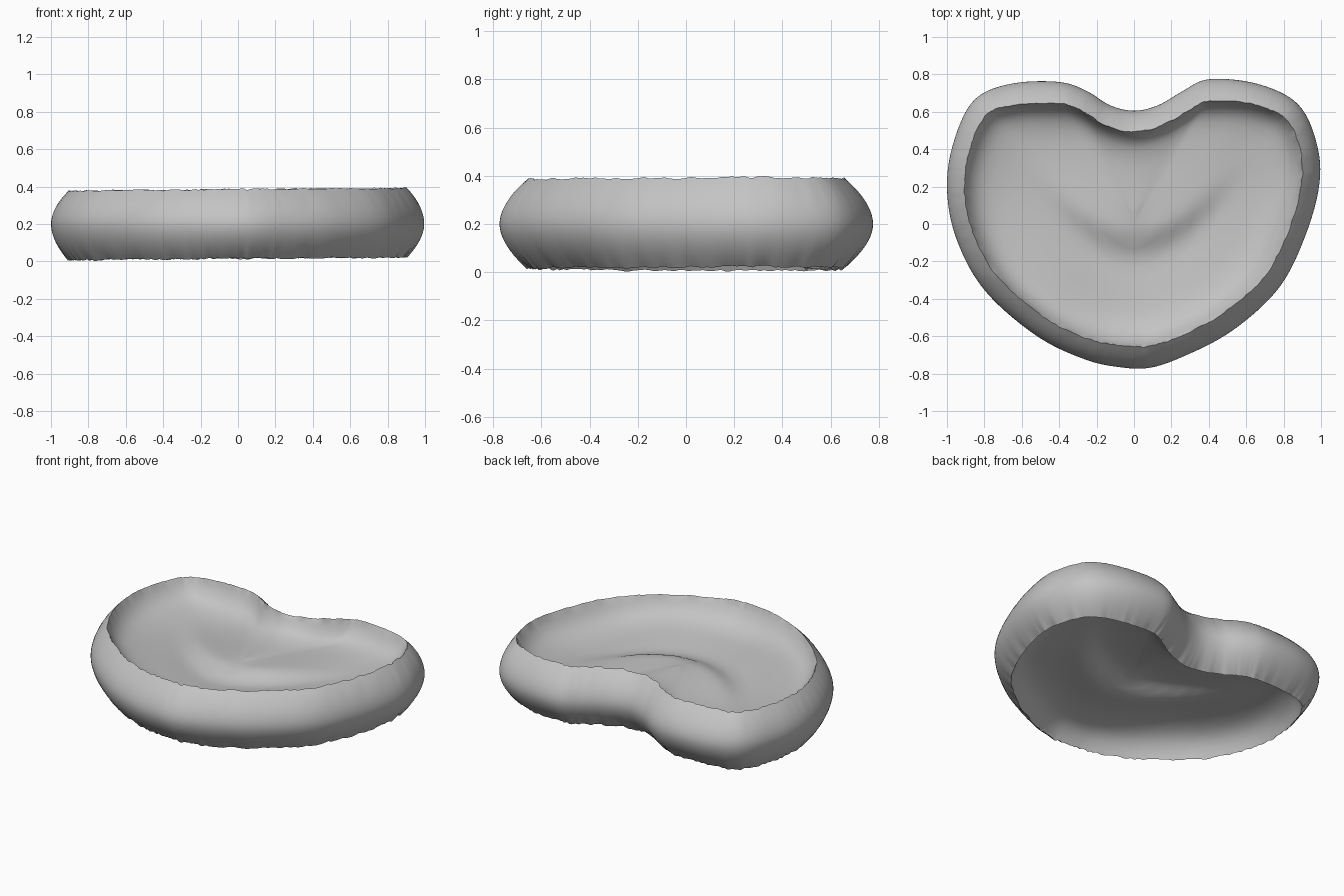
import bpy, bmesh, math, random
from mathutils import Vector

random.seed(4)
if "Cube" in bpy.data.objects:
    bpy.data.objects.remove(bpy.data.objects["Cube"], do_unlink=True)

grey = bpy.data.materials.new("soft grey")
grey.use_nodes = True
grey.diffuse_color = (0.55, 0.55, 0.55, 1)
grey.node_tree.nodes["Principled BSDF"].inputs["Base Color"].default_value = (0.55, 0.55, 0.55, 1)

# Heart outline at the widest height, clockwise from the notch
HEART = [(0, .605), (.13, .635), (.26, .71), (.4, .775), (.66, .75), (.88, .64),
         (.98, .42), (.99, .2), (.91, -.08), (.77, -.35), (.52, -.575), (.26, -.71),
         (.08, -.77), (-.08, -.765), (-.26, -.725), (-.52, -.6), (-.8, -.355),
         (-.95, -.08), (-1, .18), (-.97, .42), (-.86, .66), (-.66, .75),
         (-.4, .76), (-.25, .71), (-.13, .635)]
STEPS = 12
MID, HALF = 0.2, 0.185


def smooth_loop(points):
    pts = [Vector(p) for p in points]
    n, out = len(pts), []
    for i in range(n):
        a, b, c, d = (pts[(i + k) % n] for k in (-1, 0, 1, 2))
        for s in range(STEPS):
            t = s / STEPS
            out.append(0.5 * (2 * b + (c - a) * t + (2 * a - 5 * b + 4 * c - d) * t ** 2
                              + (3 * b - a - 3 * c + d) * t ** 3))
    return out


def relax(loop, passes):
    for _ in range(passes):
        loop = [(loop[i - 1] + 2 * p + loop[(i + 1) % len(loop)]) / 4
                for i, p in enumerate(loop)]
    return loop


outline = relax(smooth_loop(HEART), 6)
N = len(outline)
inward = []
for i in range(N):
    t = (outline[(i + 5) % N] - outline[i - 5]).normalized()
    inward.append(Vector((t.y, -t.x)))

# Rim line: narrower lip at the sides than at front and back
lip = relax([p + d * (0.117 - 0.025 * abs(d.x)) for p, d in zip(outline, inward)], 10)

# Irregular gathers: fine jitter with broader waves
pleat = [random.uniform(-1, 1) for _ in range(N)]
gather = [0.6 * a + 0.8 * b for a, b in zip(pleat, relax(pleat, 3))]


def ripple(x, y):
    """Gentle wrinkles with one curved crease across the middle."""
    w = 0.007 * math.sin(7 * x + 3 * y) + 0.007 * math.sin(5 * y - 4 * x + 1)
    crease = y - (1.3 * x * x - 0.11)
    reach = 0.35 if crease > 0 else 0.2
    fade = math.exp(-(x / 0.45) ** 4)
    return w + 0.03 * fade * math.tanh(crease / 0.06) * math.exp(-(crease / reach) ** 2)


bm = bmesh.new()


def ring(points):
    return [bm.verts.new(p) for p in points]


def bridge(a, b):
    for i in range(N):
        j = (i + 1) % N
        bm.faces.new((a[i], a[j], b[j], b[i]))


def wall_ring(k):
    """Bulging side wall; k runs from -1 (lower rim) to 1 (upper rim)."""
    pts = []
    for p, q, d, g in zip(outline, lip, inward, gather):
        xy = p.lerp(q, abs(k) ** 1.9) + d * 0.004 * g * k * k
        z = MID + HALF * k + 0.005 * g * abs(k) ** 6 + 0.009 * xy.x * abs(k)
        pts.append((xy.x, xy.y, z))
    return ring(pts)


def floor(rim, side, depth):
    """Sunken panel: steep wall easing into a broad wrinkled bowl."""
    prev = rim
    scales = [.985, .965, .94, .91, .875, .83] + [.76 - .08 * i for i in range(9)]
    for s in scales:
        pts = []
        for p in lip:
            q = p * s
            away = (p - q).length
            drop = depth * (1 - 0.65 * math.exp(-away / 0.05) - 0.35 * math.exp(-away / 0.2))
            fade = min(1, (1 - s) / 0.25)
            z = MID + side * (HALF - drop) + 0.009 * q.x
            pts.append((q.x, q.y, z + fade * ripple(q.x, q.y)))
        cur = ring(pts)
        bridge(prev, cur)
        prev = cur
    centre = sum((v.co for v in prev), Vector((0, 0, 0))) / N
    tip = bm.verts.new((0, 0, centre.z))
    for i in range(N):
        bm.faces.new((prev[i], prev[(i + 1) % N], tip))


walls = [wall_ring(i / 10) for i in range(-10, 11)]
for low, high in zip(walls, walls[1:]):
    bridge(low, high)
floor(walls[-1], 1, 0.16)
floor(walls[0], -1, 0.16)
bmesh.ops.recalc_face_normals(bm, faces=bm.faces)

mesh = bpy.data.meshes.new("heart_cushion")
bm.to_mesh(mesh)
bm.free()
mesh.materials.append(grey)
cushion = bpy.data.objects.new("heart_cushion", mesh)
bpy.context.collection.objects.link(cushion)
bpy.context.view_layer.objects.active = cushion
cushion.select_set(True)
bpy.ops.object.shade_smooth_by_angle(angle=math.radians(65))
